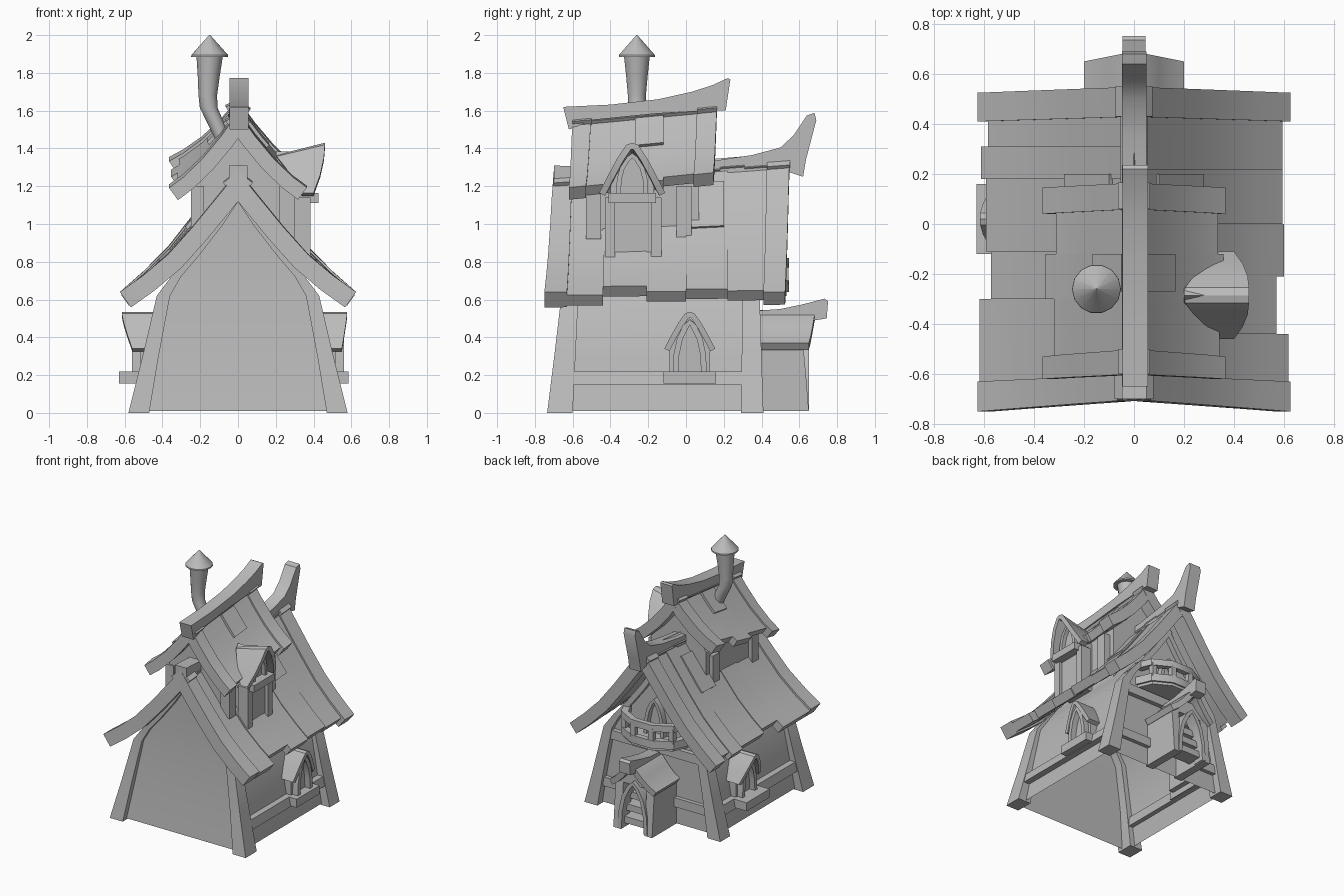
import bpy, bmesh, math
from mathutils import Vector

if "Cube" in bpy.data.objects:
    bpy.data.objects.remove(bpy.data.objects["Cube"])

mat = bpy.data.materials.new("plain grey")
mat.diffuse_color = (0.5, 0.5, 0.5, 1)
mat.use_nodes = True
mat.node_tree.nodes["Principled BSDF"].inputs["Base Color"].default_value = mat.diffuse_color


def make(name, rings, warp=None, open_start=False):
    """Loft a solid through rings of points."""
    bm = bmesh.new()
    vs = [[bm.verts.new(warp(Vector(p)) if warp else p) for p in r] for r in rings]
    n = len(vs[0])
    for a, b in zip(vs, vs[1:]):
        for i in range(n):
            j = (i + 1) % n
            bm.faces.new((a[i], a[j], b[j], b[i]))
    if not open_start:
        bm.faces.new(vs[0])
    bm.faces.new(vs[-1])
    bmesh.ops.recalc_face_normals(bm, faces=bm.faces)
    me = bpy.data.meshes.new(name)
    bm.to_mesh(me)
    bm.free()
    me.materials.append(mat)
    ob = bpy.data.objects.new(name, me)
    bpy.context.collection.objects.link(ob)
    return ob


def box(name, x0, x1, y0, y1, z0, z1):
    return make(name, [[(x0, y0, z), (x1, y0, z), (x1, y1, z), (x0, y1, z)] for z in (z0, z1)])


def band(name, path, thick, a0, a1, plane="y", side=1, warp=None):
    """Slab following a 2D path, thickened to its right, spanning a0..a1 across the plane."""
    n, rings = len(path), []
    for i, (u, v) in enumerate(path):
        p, q = path[max(i - 1, 0)], path[min(i + 1, n - 1)]
        t = Vector((q[0] - p[0], q[1] - p[1])).normalized()
        f = i / (n - 1)
        b0, b1 = [a[i] if isinstance(a, list) else a[0] + (a[1] - a[0]) * f if isinstance(a, tuple) else a
                  for a in (a0, a1)]
        iu, iv = u + thick * t.y, v - thick * t.x
        quad = [(u, v, b0), (u, v, b1), (iu, iv, b1), (iu, iv, b0)]
        if plane == "y":
            rings.append([(side * s, a, w) for s, w, a in quad])
        else:
            rings.append([(side * a, s, w) for s, w, a in quad])
    return make(name, rings, warp=warp)


def arch(name, cy, z0, half, height, t, a0, a1, plane, side=1):
    """Pointed arch frame."""
    prof = [(-1, 0), (-.95, .35), (-.75, .65), (-.4, .88), (0, 1), (.4, .88), (.75, .65), (.95, .35), (1, 0)]
    band(name, [(cy + half * u, z0 + height * v) for u, v in prof], t, a0, a1, plane, side)


def beam(name, outline, x0, x1):
    """Beam with a side outline in y, z."""
    make(name, [[(x, y, z) for y, z in outline] for x in (x0, x1)])


# ---- house body without a floor, leaning in and following the gable
make("house_walls", [[(-x, y, z), (x, y, z), (x, .35, z), (-x, .35, z)] for x, y, z in
     ((.51, -.69, .01), (.46, -.655, .3), (.40, -.635, .62), (.305, -.63, .76), (.17, -.63, .95), (.03, -.63, 1.18))],
     open_start=True)

# ---- corner posts and thin gable boards
for s in (-1, 1):
    for label, yb, yt in (("front", (-.735, -.60), (-.66, -.57)), ("back", (.29, .41), (.30, .39))):
        ym = [(a + b) / 2 for a, b in zip(yb, yt)]
        make(label + "_post", [[(s * xo, y0, z), (s * xo, y1, z), (s * xi, y1, z), (s * xi, y0, z)]
             for z, xo, xi, (y0, y1) in ((0, .58, .47, yb), (.3, .505, .42, ym), (.62, .43, .36, yt), (.74, .34, .29, yt))])
        band(label + "_gable_board", [(0, 1.19), (.12, 1.01), (.24, .855), (.36, .715)], .04, yt[0], yt[1], "y", s)
    # side rails
    make("side_rail", [[(s * .45, y, .15), (s * .535, y, .15), (s * .52, y, .22), (s * .45, y, .22)] for y in (-.62, .33)])
    box("back_rail", s * .16, s * .48, .33, .38, .15, .22)
box("back_tie_beam", -.42, .42, .33, .385, .53, .6)


# ---- main roof: wide end strips and uneven planks
def rise(p):
    p.z += .1 * (p.y + .7) / 1.2 * (1 - abs(p.x) / .63)
    return p


def cut(path, k):
    """Shorten the end of a profile."""
    (a, b), (c, d) = path[-2:]
    return path[:-1] + [(a + (c - a) * k, b + (d - b) * k)]


main = [(0, 1.28), (.1, 1.155), (.24, .985), (.37, .84), (.5, .73), (.625, .64)]
lower = [(x * .99, z - .016) for x, z in main]
planks = {1: ((-.63, -.44, 1, 0), (-.44, -.21, .6, .008), (-.21, 0, .85, .003), (0, .22, .8, .01), (.22, .43, .8, 0)),
          -1: ((-.63, -.3, 1, 0), (-.3, -.11, .62, .008), (-.11, .18, .78, 0), (.18, .31, .95, .01), (.31, .43, .72, 0))}
for s in (-1, 1):
    band("roof_front_strip", main, .1, (-.70, -.75), (-.60, -.63), "y", s, rise)
    band("roof_back_strip", main, .095, (.43, .41), (.55, .525), "y", s, rise)
    for y0, y1, k, dz in planks[s]:
        band("roof_plank", cut([(x, z + dz) for x, z in lower], k), .07, y0, y1, "y", s, rise)
    # short overlapping shingle
    band("roof_shingle", [(.1, 1.165), (.24, .995), (.28, .95)], .04, .03, .2, "y", s, rise)
beam("main_ridge_beam", ((-.70, 1.31), (-.3, 1.29), (.15, 1.335), (.35, 1.365), (.5, 1.405), (.57, 1.47), (.64, 1.575),
     (.68, 1.588), (.69, 1.55), (.635, 1.34), (.62, 1.25), (.5, 1.29), (.15, 1.26), (-.3, 1.21), (-.70, 1.17)), -.048, .05)

# ---- upper storey
make("upper_walls", [[(x0, -.52, z), (x1, -.52, z), (x1, .07, z), (x0, .07, z)] for x0, x1, z in
     ((-.22, .25, .8), (-.22, .25, 1.24), (-.02, .02, 1.53))])
for s, x0, x1 in ((-1, -.18, -.25), (1, .22, .30)):
    for y in (-.53, -.05):
        box("upper_post", x0, x1, y, y + .08, .92, 1.2)


def upper_rise(p):
    f = (p.y + .6) / .7
    p.z += f * (.065 + (.085 * min(1, -p.x / .35) if p.x < 0 else .02 * p.x))
    return p


upper = [(0, 1.59), (.09, 1.465), (.19, 1.345), (.29, 1.25), (.365, 1.195)]
tiles = [(x, z - .018) for x, z in upper]
cuts = {1: (.7, .9, .6), -1: (.4, .85, .3)}
for s in (-1, 1):
    band("upper_front_strip", upper, .08, (-.60, -.62), (-.50, -.53), "y", s, upper_rise)
    band("upper_back_strip", upper, .08, (.06, .04), (.165, .145), "y", s, upper_rise)
    for (y0, y1), k in zip(((-.53, -.30), (-.30, -.12), (-.12, .06)), cuts[s]):
        band("upper_plank", cut(tiles, k), .06, y0, y1, "y", s, upper_rise)
    band("upper_shingle", [(.05, 1.53), (.13, 1.425), (.165, 1.385)], .03, -.27, -.12, "y", s, upper_rise)
beam("upper_ridge_beam", ((-.65, 1.62), (-.4, 1.632), (-.15, 1.66), (.03, 1.70), (.14, 1.735), (.22, 1.772),
     (.235, 1.765), (.21, 1.60), (.1, 1.60), (-.15, 1.585), (-.5, 1.55), (-.62, 1.50)), -.045, .055)


# ---- small flared hoods over the windows
def hood(name, cy, z1, half, drop, xin, xout, t, side, slope=0):
    def sag(p):
        p.z -= slope * max(0, xout[0] - abs(p.x)) * max(0, 1 - (z1 - p.z) / drop)
        return p
    for d in (-1, 1):
        path = [(cy + d * half * u, z1 - drop * v) for u, v in ((0, 0), (.18, .04), (.44, .29), (.72, .63), (1, 1))]
        band(name, path, t * d, xin, xout, "x", side, sag)


def gable_body(name, cy, half, z0, z1, z2, x0, x1, side=1):
    make(name, [[(side * x, cy + half * u, z) for u, z in ((-1, z0), (1, z0), (1, z1), (.5, z1 + (z2 - z1) * .6),
         (0, z2), (-.5, z1 + (z2 - z1) * .6), (-1, z1))] for x in (x0, x1)])


hood("dormer_hood", -.285, 1.43, .175, .265, [.2, .205, .24, .29, .34], [.46, .46, .455, .435, .40], .035, 1, .25)
box("dormer_body", .2, .36, -.40, -.17, .82, 1.2)
gable_body("dormer_gable", -.285, .115, 1.15, 1.2, 1.385, .2, .36)
for y in (-.43, -.185):
    box("dormer_post", .3, .385, y, y + .055, .82, 1.14)
box("dormer_sill", .28, .425, -.41, -.16, 1.11, 1.165)
arch("dormer_window_frame", -.285, 1.165, .085, .21, .025, .33, .39, "x")

for s in (-1, 1):
    hood("window_hood", .02, .535, .135, .195, (.40, .44),
         [.615, .615, .605, .585, .56] if s < 0 else [.578, .578, .572, .562, .55], .03, s)
    gable_body("window_body", .02, .107, .2, .36, .50, .4, .515, s)
    arch("window_frame", .02, .21, .09, .285, .03, .45, .56, "x", s)
    box("window_sill", s * .44, s * (.63 if s < 0 else .585), -.12, .16, .155, .22)

# ---- chimney with a bent pipe and a pointed cap
pipe = ((-.06, 1.38, .04), (-.09, 1.47, .042), (-.125, 1.55, .045), (-.155, 1.615, .047), (-.16, 1.68, .049),
        (-.155, 1.78, .058), (-.15, 1.89, .07))


def circle(x, z, r, n=14):
    return [(x + r * math.cos(k * math.tau / n), -.26 + r * math.sin(k * math.tau / n), z) for k in range(n)]


make("chimney_pipe", [circle(*p) for p in pipe])
make("chimney_cap", [circle(-.15, 1.885, .098), circle(-.15, 1.895, .097), circle(-.15, 2.0, .003)])

# ---- back porch: side walls, arch, steps and roof
porch = [(0, .545), (.05, .515), (.1, .455), (.15, .405), (.2, .37)]
for s in (-1, 1):
    make("porch_wall", [[(s * .10, .33, z), (s * .165, .33, z), (s * .165, y, z), (s * .10, y, z)]
         for z, y in ((.01, .65), (.2, .635), (.365, .62))])
    band("porch_roof", porch, .045, .36, (.69, .65), "y", s)
make("porch_gable", [[(-.13, y, .36), (.13, y, .36), (.05, y, .47), (-.05, y, .47)] for y in (.35, .62)])
arch("porch_arch", 0, .02, .125, .38, .03, .56, .652, "y")
for i in range(4):
    box("porch_step", -.11, .11, .5, .62 - .02 * i, .05 + .09 * i, .10 + .09 * i)
beam("porch_ridge_beam", ((.36, .54), (.5, .55), (.62, .575), (.735, .605), (.752, .59), (.745, .50), (.68, .49),
     (.36, .47)), -.045, .045)

# ---- faceted balcony with rail and balusters, and an arched door behind
ANG = [math.pi * k / 5 for k in range(6)]


def curve_band(name, r0, r1, z0, z1):
    make(name, [[(r * .28 * math.cos(a), .345 + r * .21 * math.sin(a), z)
                 for r, z in ((r0, z0), (r1, z0), (r1, z1), (r0, z1))] for a in ANG])


curve_band("balcony_floor", .02, .94, .62, .66)
curve_band("balcony_trim", .8, 1, .64, .70)
curve_band("balcony_rail", .8, 1, .77, .82)
for a in ANG[1:-1]:
    x, y = .25 * math.cos(a), .345 + .187 * math.sin(a)
    box("balcony_post", x - .02, x + .02, y - .02, y + .02, .68, .79)
arch("balcony_door_frame", 0, .66, .085, .28, .025, .34, .395, "y")

# ---- smooth curved surfaces, keep edges sharp
for ob in bpy.context.scene.objects:
    ob.select_set(True)
    bpy.context.view_layer.objects.active = ob
bpy.ops.object.shade_smooth_by_angle(angle=math.radians(32))
